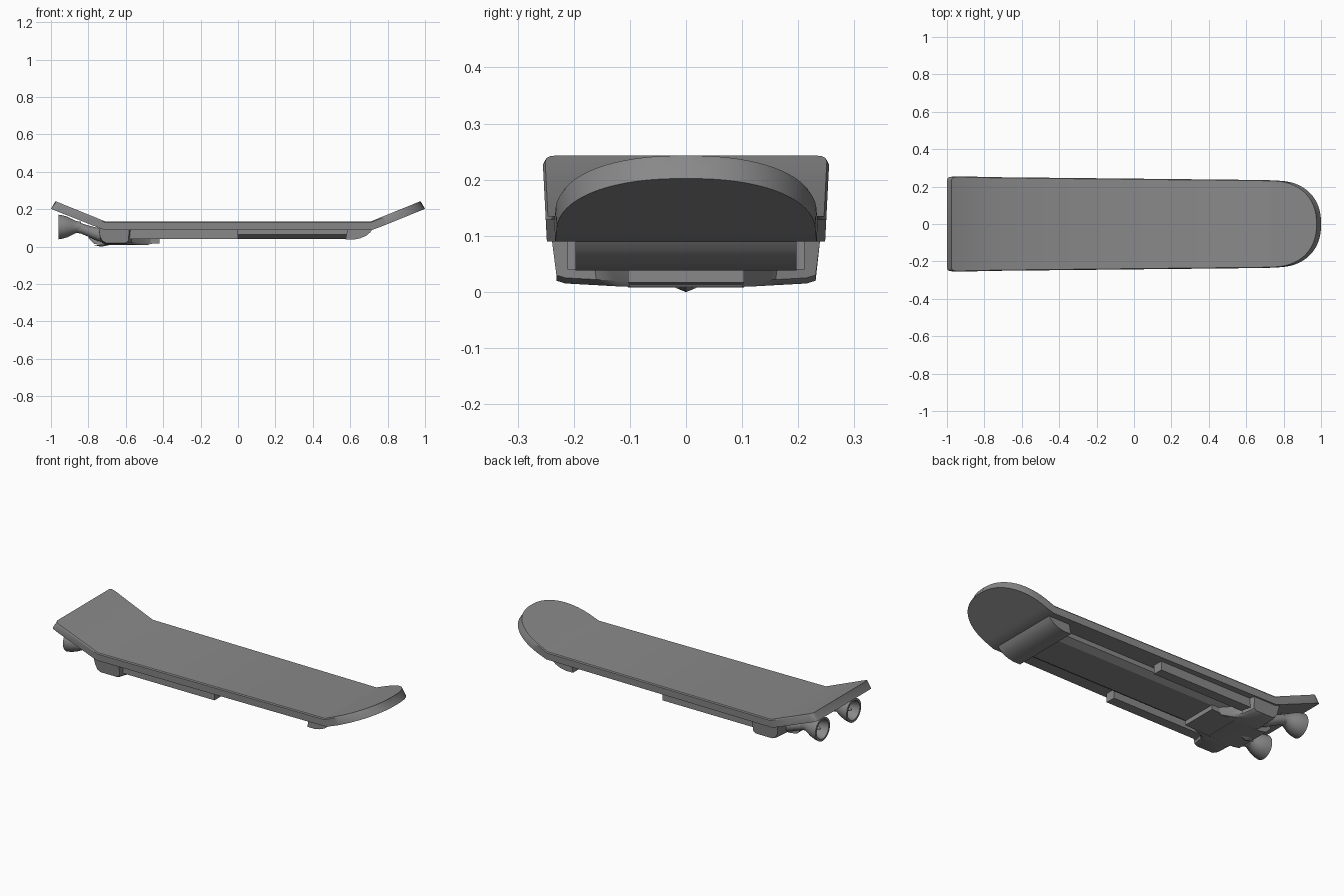
import bpy, bmesh, math

cube = bpy.data.objects.get("Cube")
if cube:
    bpy.data.objects.remove(cube, do_unlink=True)

grey = bpy.data.materials.new("mid grey")
grey.use_nodes = True
colour = (0.25, 0.25, 0.25, 1)
grey.diffuse_color = colour
grey.node_tree.nodes["Principled BSDF"].inputs["Base Color"].default_value = colour


def loft(name, rings, smooth=True):
    """Skin a list of equal rings and cap both ends."""
    bm = bmesh.new()
    loops = [[bm.verts.new(p) for p in ring] for ring in rings]
    n = len(loops[0])
    bm.faces.new(loops[0])
    bm.faces.new(loops[-1])
    for a, b in zip(loops, loops[1:]):
        for i in range(n):
            j = (i + 1) % n
            bm.faces.new((a[i], a[j], b[j], b[i]))
    bmesh.ops.recalc_face_normals(bm, faces=bm.faces)
    mesh = bpy.data.meshes.new(name)
    bm.to_mesh(mesh)
    bm.free()
    mesh.materials.append(grey)
    ob = bpy.data.objects.new(name, mesh)
    bpy.context.collection.objects.link(ob)
    if smooth:
        bpy.ops.object.select_all(action="DESELECT")
        ob.select_set(True)
        bpy.context.view_layer.objects.active = ob
        bpy.ops.object.shade_smooth_by_angle(angle=math.radians(35))


def prism(name, profile, y0, y1, smooth=True):
    loft(name, [[(x, y, z) for x, z in profile] for y in (y0, y1)], smooth)


def box(name, x0, x1, y0, y1, z0, z1):
    prism(name, [(x0, z0), (x1, z0), (x1, z1), (x0, z1)], y0, y1, smooth=False)


def circle(x, y, z, r, n):
    return [(x, y + r * math.cos(k * math.tau / n), z + r * math.sin(k * math.tau / n))
            for k in range(n)]


# Deck: cross-sections along its length, with kicked-up ends
KNEE, TIP, TOP = 0.71, 0.976, 0.135
RISE = 0.108 / (TIP - KNEE)


def deck_ring(x, w):
    over = max(0, abs(x) - KNEE)
    z = TOP + over * RISE
    out, down = (0.024, 0.041) if over > 0 else (0.008, 0.045)
    bx, bz = x + math.copysign(out, x), z - down
    return [(x, -w + 0.004, z), (x, w - 0.004, z), (x, w, z - 0.006),
            (bx, w - 0.002, bz), (bx, -w + 0.002, bz), (x, -w, z - 0.006)]


stations = [(-TIP, 0.236), (-0.973, 0.246), (-0.966, 0.252), (-0.95, 0.255),
            (-KNEE, 0.25), (KNEE, 0.235)]
NOSE = 0.74
for i in range(25):
    t = math.sin(i / 24 * math.pi / 2)
    stations.append((NOSE + (TIP - NOSE) * t, 0.008 + 0.225 * max(0, 1 - t ** 2.2) ** (1 / 2.2)))
loft("deck", [deck_ring(x, w) for x, w in stations])

# Rounded crossbar under the nose
nose_bar = [(0.585, 0.092), (0.575, 0.038), (0.62, 0.038), (0.655, 0.045),
            (0.685, 0.058), (0.706, 0.075), (0.718, 0.092)]
prism("nose_bar", nose_bar, -0.197, 0.197)

# Raised belly panel with chamfered sides
panel = [(-0.135, 0.092), (-0.135, 0.064), (-0.1, 0.042), (0.1, 0.042), (0.135, 0.064), (0.135, 0.092)]
loft("belly_panel", [[(x, y, z) for y, z in panel] for x in (-0.6, 0.6)], smooth=False)

# Central body, forward tongue and the keel point
prism("rear_body", [(-0.8, 0.095), (-0.8, 0.045), (-0.77, 0.015), (-0.73, 0.008),
                    (-0.57, 0.01), (-0.57, 0.092)], -0.103, 0.103)
prism("tongue", [(-0.6, 0.01), (-0.42, 0.017), (-0.42, 0.06), (-0.6, 0.06)], -0.103, 0.103, smooth=False)
keel = [[(-0.73 + dx * s, dy * s, z) for dx, dy in ((-0.05, 0), (0, -0.025), (0.05, 0), (0, 0.025))]
        for s, z in ((1, 0.01), (0.05, 0))]
loft("keel_point", keel, smooth=False)

JET_Y, JET_Z = 0.14, 0.105
for side, s in (("left", 1), ("right", -1)):
    # Side pods, flaring upward and curving into the tongue
    pod = []
    for y, z, front in ((0.1, 0.009, -0.46), (0.125, 0.01, -0.525), (0.16, 0.012, -0.565),
                        (0.215, 0.015, -0.578), (0.231, 0.02, -0.582)):
        top = y + 0.008
        pod.append([(-0.745, s * top, 0.1), (-0.738, s * y, z + 0.035), (-0.725, s * y, z + 0.01),
                    (-0.705, s * y, z), (front - 0.02, s * y, z), (front - 0.004, s * y, z + 0.01),
                    (front, s * top, 0.092)])
    loft(side + "_side_pod", pod)

    # Side rails along the rear half
    y0, y1 = sorted((s * 0.155, s * 0.211))
    box(side + "_rail", -0.6, 0, y0, y1, 0.04, 0.092)

    # Feed pipe swept from the body up into the bell
    path = [(-0.70, 0.115, 0.058, 0.038), (-0.75, 0.122, 0.066, 0.035), (-0.80, 0.132, 0.083, 0.03),
            (-0.84, JET_Y, 0.098, 0.028), (-0.87, JET_Y, JET_Z, 0.03)]
    loft(side + "_thruster_pipe", [circle(x, s * y, z, r, 24) for x, y, z, r in path])

    # Hollow bell with a thick rim, and the pin inside it
    bell = [(-0.84, 0.028), (-0.865, 0.032), (-0.885, 0.042), (-0.91, 0.054), (-0.935, 0.062),
            (-0.96, 0.066), (-0.96, 0.054), (-0.935, 0.049), (-0.91, 0.042), (-0.89, 0.03),
            (-0.88, 0.004)]
    pin = ((-0.87, 0.014), (-0.925, 0.012), (-0.945, 0.004))
    for part, profile, n in (("bell", bell, 32), ("pin", pin, 12)):
        loft(f"{side}_thruster_{part}", [circle(x, s * JET_Y, JET_Z, r, n) for x, r in profile])
